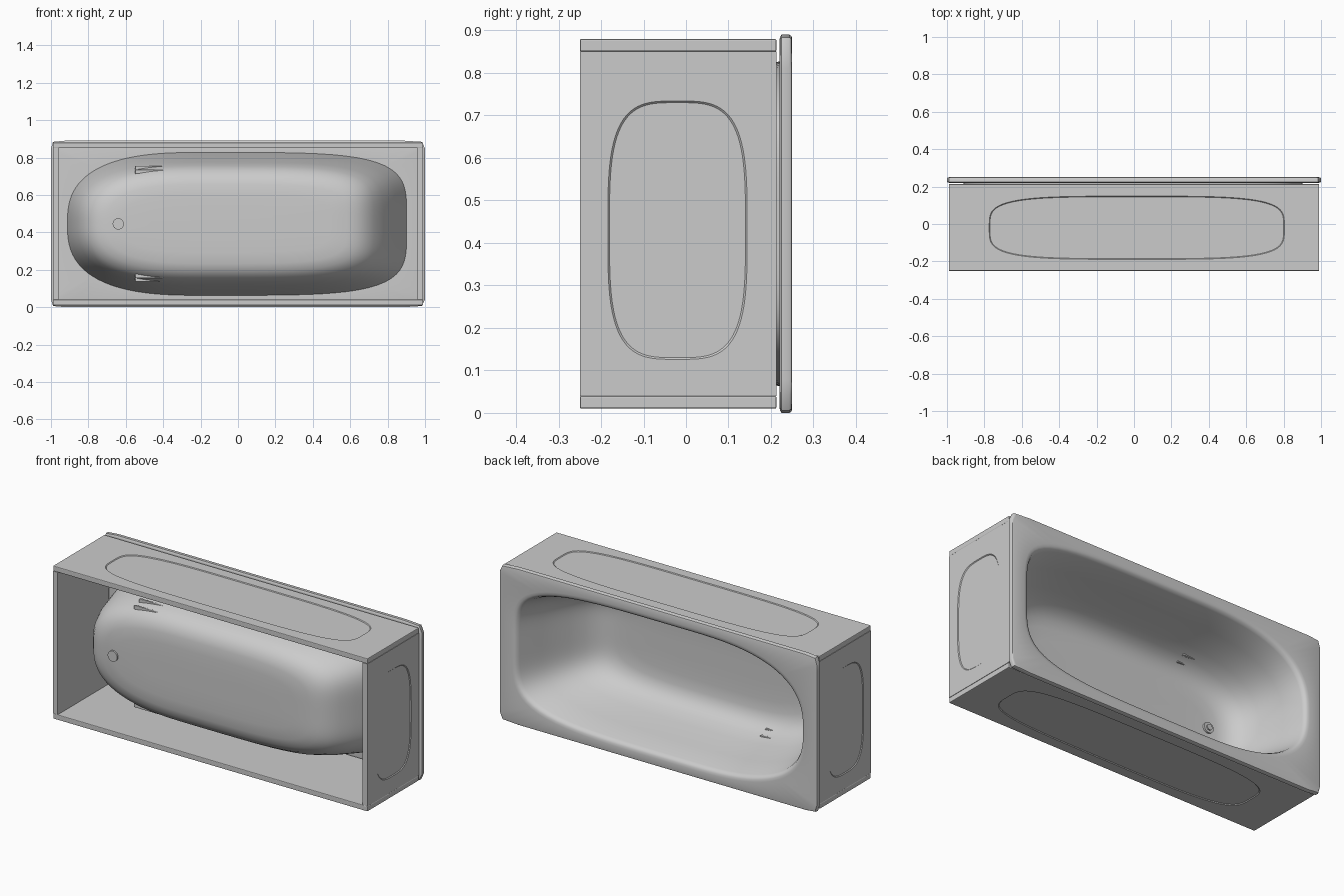
import bpy, bmesh, math
from mathutils import Vector

if "Cube" in bpy.data.objects:
    bpy.data.objects.remove(bpy.data.objects["Cube"])

N = 128
CX, CZ = -0.2, 0.445


def oval(cx, cy, a0, a1, b, n0, n1):
    """Superellipse outline; a0/n0 for the left half, a1/n1 for the right half."""
    pts = []
    for i in range(N):
        t = 2 * math.pi * i / N
        c, s = math.cos(t), math.sin(t)
        a, n = (a0, n0) if c < 0 else (a1, n1)
        r = (abs(c) ** n + abs(s) ** n) ** (-1 / n)
        pts.append((cx + a * r * c, cy + b * r * s))
    return pts


def finish(bm, name):
    bmesh.ops.recalc_face_normals(bm, faces=bm.faces)
    me = bpy.data.meshes.new(name)
    bm.to_mesh(me)
    bm.free()
    ob = bpy.data.objects.new(name, me)
    bpy.context.collection.objects.link(ob)
    return ob


def smooth(ob, deg=35):
    bpy.ops.object.select_all(action='DESELECT')
    ob.select_set(True)
    bpy.context.view_layer.objects.active = ob
    bpy.ops.object.shade_smooth_by_angle(angle=math.radians(deg))


def loft(name, rings):
    bm = bmesh.new()
    loops = [[bm.verts.new(p) for p in r] for r in rings]
    for A, B in zip(loops, loops[1:]):
        for i in range(N):
            j = (i + 1) % N
            bm.faces.new((A[i], A[j], B[j], B[i]))
    bm.faces.new(loops[0])
    bm.faces.new(loops[-1])
    return finish(bm, name)


def box(name, lo, hi, bevel=0.0):
    bm = bmesh.new()
    bmesh.ops.create_cube(bm, size=1)
    for v in bm.verts:
        v.co = Vector([(l + h) / 2 + c * (h - l) for l, h, c in zip(lo, hi, v.co)])
    if bevel:
        bmesh.ops.bevel(bm, geom=bm.edges[:], offset=bevel, segments=2,
                        profile=0.5, affect='EDGES')
    return finish(bm, name)


def ring(y, x0, x1, h, n0=2.7, n1=4.5):
    return [(x, y, z) for x, z in oval(CX, CZ, CX - x0, x1 - CX, h, n0, n1)]


# Tub: outer shell, squared rim and inner basin in one closed loft
inner = [(.242, -.907, .898, .378), (.225, -.899, .889, .370),
         (.10, -.88, .835, .347), (-.04, -.845, .765, .318),
         (-.11, -.815, .715, .297), (-.15, -.785, .675, .274),
         (-.178, -.74, .625, .24), (-.19, -.69, .57, .20),
         (-.194, -.62, .48, .14), (-.195, -.45, .2, .06)]
T = 0.012
outer = [(y - T, x0 - T, x1 + T, h + T) for y, x0, x1, h in reversed(inner[2:])]
outer.append((.22, -.912, .902, .382))
edge = []
for y, d in [(.22, .012), (.2216, .005), (.225, 0), (.243, 0), (.248, .003), (.25, .010)]:
    edge.append((y, -1 + d, 1 - d, CZ - d, 50, 50))
lip = [(.25, -.93, .92, .402), (.248, -.917, .909, .389)]
tub = loft("bathtub_shell", [ring(*r) for r in outer + edge + lip + inner])
smooth(tub, 40)


def recess(panel, place, cu, cv, a, b, n):
    """Sink a shallow rounded field into a panel's outer face."""
    rings = []
    for d, g in [(.006, .010), (-.004, 0)]:
        rings.append([place(u, v, d) for u, v in oval(cu, cv, a + g, a + g, b + g, n, n)])
    cutter = loft("recess_cutter", rings)
    m = panel.modifiers.new("recess", 'BOOLEAN')
    m.operation, m.object, m.solver = 'DIFFERENCE', cutter, 'EXACT'
    bpy.ops.object.select_all(action='DESELECT')
    panel.select_set(True)
    bpy.context.view_layer.objects.active = panel
    bpy.ops.object.modifier_apply(modifier=m.name)
    bpy.data.objects.remove(cutter)


# Apron panels: two long, two short
Y0, Y1 = -.25, .213
for name, z0, z1, face, sg in [("long_panel_upper", .85, .88, .88, 1),
                               ("long_panel_lower", .01, .04, .01, -1)]:
    p = box(name, (-.99, Y0, z0), (.99, Y1, z1), .004)
    recess(p, lambda u, v, d: (u, v, face + sg * d), .015, -.02, .785, .165, 4)
for name, x0, x1, face, sg in [("end_panel_left", -.99, -.96, -.99, -1),
                               ("end_panel_right", .96, .99, .99, 1)]:
    p = box(name, (x0, Y0, .04), (x1, Y1, .85))
    recess(p, lambda u, v, d: (face + sg * d, u, v), -.02, .43, .16, .30, 3.5)


# Drain: outlet collar behind the floor and strainer inside
def disc(name, r, y0, y1):
    bm = bmesh.new()
    bmesh.ops.create_cone(bm, cap_ends=True, segments=32, radius1=r, radius2=r, depth=y1 - y0)
    for v in bm.verts:
        x, y, z = v.co
        v.co = (-.64 + x, (y0 + y1) / 2 + z, CZ + y)
    smooth(finish(bm, name))


disc("drain_outlet", .03, -.215, -.195)
disc("drain_flange", .03, -.195, -.183)
disc("drain_plug", .016, -.19, -.176)

# Grip strips on both side walls
for s, side in [(1, "upper"), (-1, "lower")]:
    for k, (y, h) in enumerate([(-.10, .299), (-.145, .279)]):
        z = CZ + s * h
        box(f"grip_{side}_{k + 1}", (-.55, y - .006, z - .011), (-.40, y + .006, z + .011), .003)
